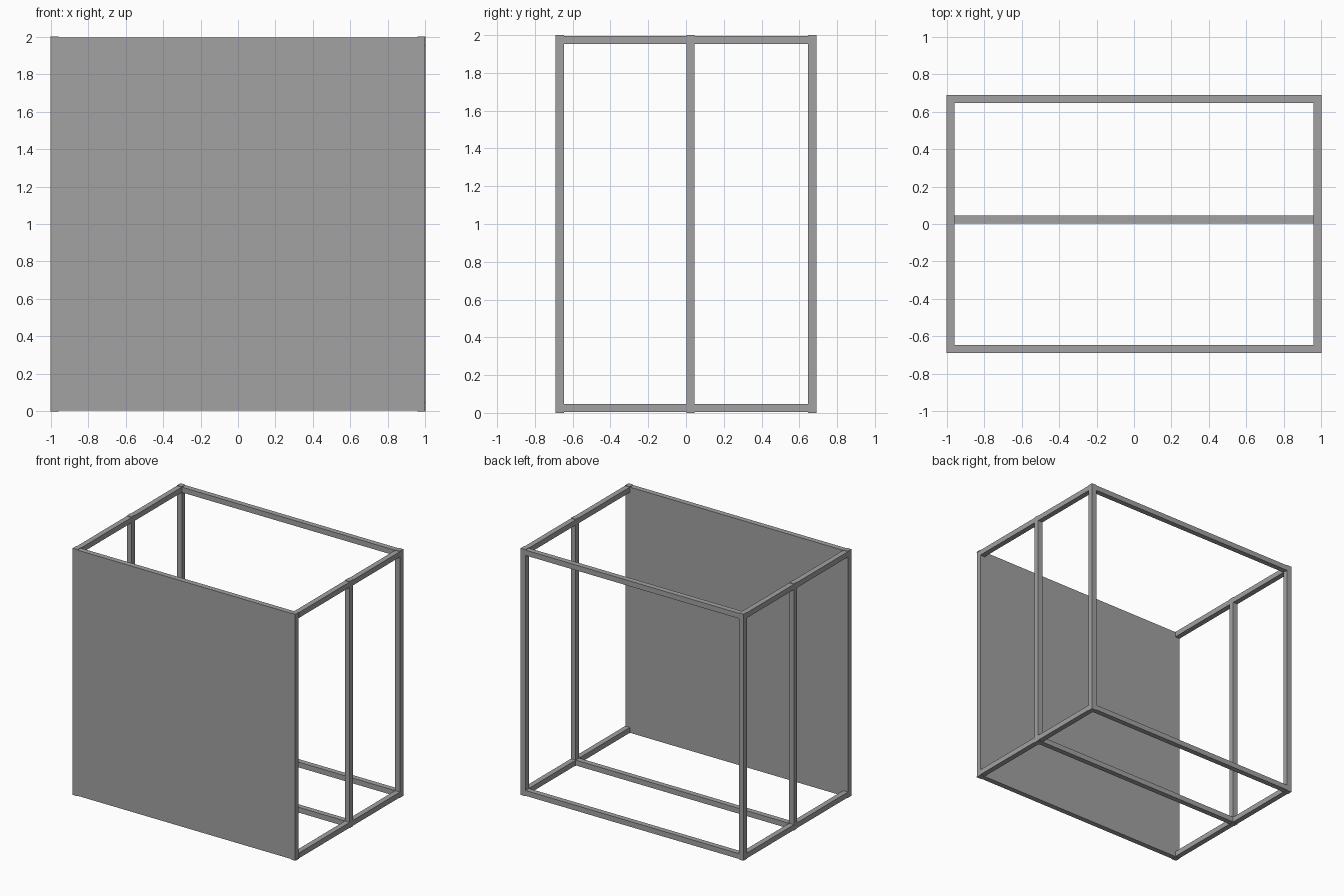
import bpy

cube = bpy.data.objects.get("Cube")
if cube:
    bpy.data.objects.remove(cube, do_unlink=True)

# Single plain grey
GREY = (0.36, 0.36, 0.36, 1)
grey = bpy.data.materials.new("grey")
grey.use_nodes = True
grey.diffuse_color = GREY
grey.node_tree.nodes["Principled BSDF"].inputs["Base Color"].default_value = GREY

BAR = 0.043                # square bar size
HALF_W, HALF_D, TOP = 1.0, 0.69, 2.0
GAP = 0.004                # panel and rails sit just inside the posts
INNER = HALF_W - BAR
BACK = HALF_D - BAR
FRONT = -HALF_D + BAR
MID = 0.003                # front side of the middle posts


def box(name, low, high):
    """Axis-aligned box between two corners."""
    center = [(a + b) / 2 for a, b in zip(low, high)]
    bpy.ops.mesh.primitive_cube_add(size=1, location=center)
    obj = bpy.context.object
    obj.name = name
    obj.scale = [b - a for a, b in zip(low, high)]
    bpy.ops.object.transform_apply(location=False, rotation=False, scale=True)
    obj.data.materials.append(grey)
    return obj


LOW_RAIL = (GAP, GAP + BAR)
HIGH_RAIL = (TOP - GAP - BAR, TOP - GAP)

# Solid front panel
box("front_panel", (-HALF_W, -HALF_D, GAP), (HALF_W - GAP, FRONT, TOP - GAP))

for side, x in (("right", -HALF_W), ("left", INNER)):
    # Upright posts
    for place, y in (("back", BACK), ("middle", MID)):
        box(f"{place}_post_{side}", (x, y, 0), (x + BAR, y + BAR, TOP))
    # Side rails, in two lengths split by the middle post
    for level, (z0, z1) in (("bottom", LOW_RAIL), ("top", HIGH_RAIL)):
        for part, y0, y1 in (("front", FRONT, MID), ("back", MID + BAR, BACK)):
            box(f"{level}_{part}_side_rail_{side}", (x, y0, z0), (x + BAR, y1, z1))
        # Rail end caps at the panel corners
        cap_z = 0 if level == "bottom" else TOP - GAP
        box(f"{level}_corner_cap_{side}", (x, -HALF_D, cap_z),
            (x + BAR, FRONT, cap_z + GAP))

# Cross rails between the two sides
for name, y, (z0, z1) in (
    ("back_bottom_rail", BACK, LOW_RAIL),
    ("back_top_rail", BACK, HIGH_RAIL),
    ("middle_bottom_rail", MID, LOW_RAIL),
):
    box(name, (-INNER, y, z0), (INNER, y + BAR, z1))
